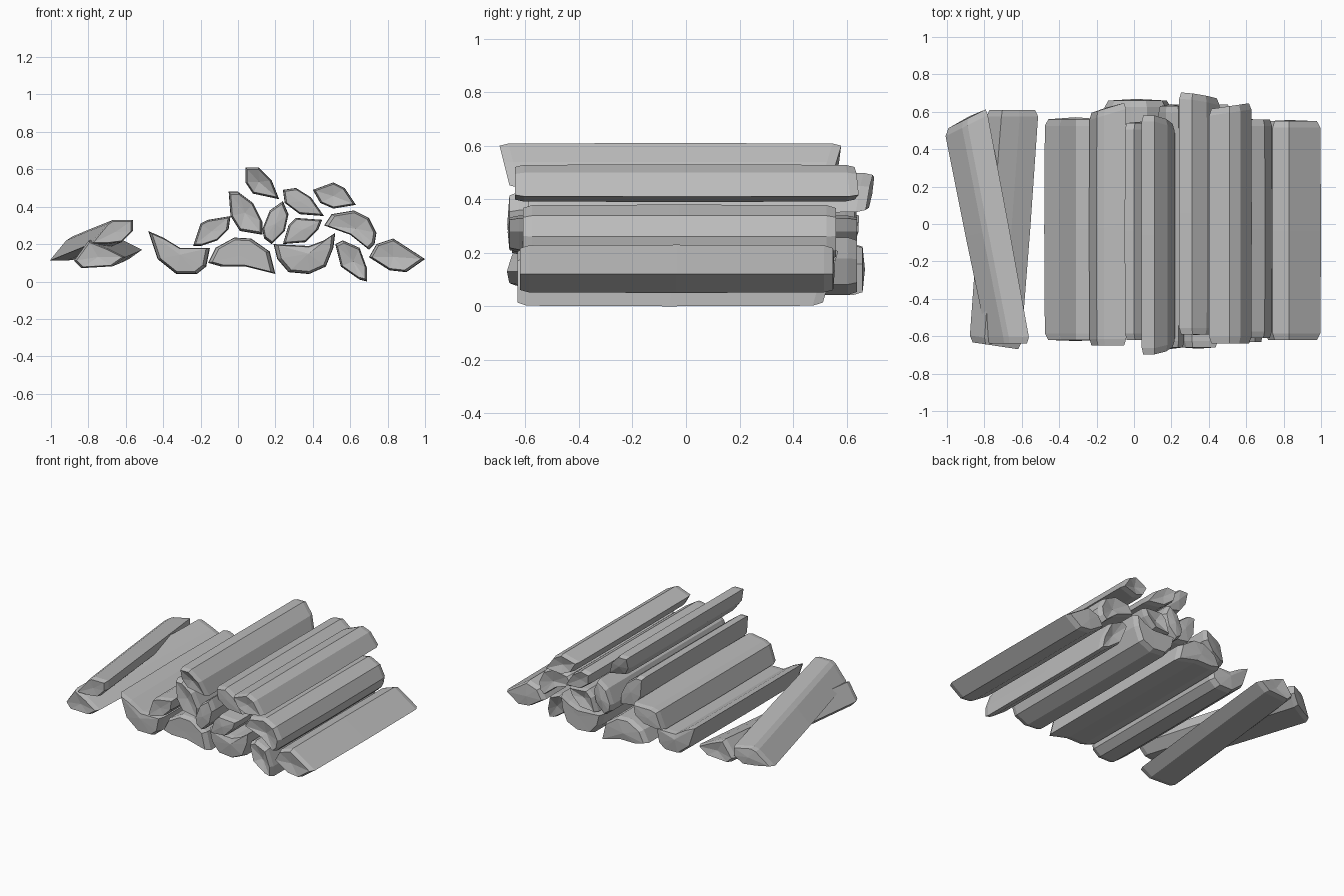
import bpy
import bmesh
import random
from mathutils import Vector

random.seed(4)
default_cube = bpy.data.objects.get("Cube")
if default_cube:
    bpy.data.objects.remove(default_cube, do_unlink=True)

# One plain grey for all the wood
wood = bpy.data.materials.new("grey_wood")
wood.use_nodes = True
grey = (0.5, 0.5, 0.5, 1.0)
wood.diffuse_color = grey
wood.node_tree.nodes["Principled BSDF"].inputs["Base Color"].default_value = grey


def split_log(name, profile, front, back, shift=(0, 0), front_slant=(0, 0), back_slant=(0, 0)):
    """Sweep an (x, z) profile, in hundredths, from front to back with worn ends.

    shift moves the back end in x and z; the slants tilt each end face."""
    points = [Vector((x, z)) / 100 for x, z in profile]
    centre = sum(points, Vector((0, 0))) / len(points)
    shift = Vector(shift)
    front_slant, back_slant = Vector(front_slant), Vector(back_slant)
    bm = bmesh.new()

    def place(point, t, inward):
        offset = point - centre
        start = front + inward + front_slant.dot(offset)
        end = back - inward + back_slant.dot(offset)
        moved = point + shift * t
        return bm.verts.new((moved.x, start + (end - start) * t, moved.y))

    def ring(t, scale, inward):
        return [place(centre + (p - centre) * scale, t, inward) for p in points]

    # Worn rim, full body with a slight swell, worn rim
    rings = [ring(0, 0.87, 0), ring(0, 0.98, 0.035), ring(0.5, 1.0, 0.035),
             ring(1, 0.98, 0.035), ring(1, 0.87, 0)]
    count = len(points)
    for a, b in zip(rings, rings[1:]):
        for i in range(count):
            j = (i + 1) % count
            bm.faces.new((a[i], a[j], b[j], b[i]))

    # Rough split ends made of facets around an uneven middle
    for t, rim in ((0, rings[0]), (1, rings[-1])):
        middle = place(centre, t, random.uniform(-0.015, 0.025))
        for i in range(count):
            bm.faces.new((rim[i], rim[(i + 1) % count], middle))

    bmesh.ops.recalc_face_normals(bm, faces=bm.faces)
    mesh = bpy.data.meshes.new(name)
    bm.to_mesh(mesh)
    bm.free()
    mesh.materials.append(wood)
    log = bpy.data.objects.new(name, mesh)
    bpy.context.collection.objects.link(log)


# Bottom row
split_log("bottom_right_log",
          [(-48, 27), (-40, 23.5), (-31, 18), (-15, 18), (-17, 8), (-22, 4), (-33, 4), (-43, 12)],
          -0.62, 0.56)
split_log("bottom_middle_log",
          [(-16, 10), (-12, 18), (-2, 23.5), (7, 23), (17, 16), (20, 4), (4, 8), (-9, 8)],
          -0.61, 0.66)
split_log("bottom_left_log",
          [(19, 20), (38, 19), (46, 22), (52, 26), (51, 18), (47, 8), (38, 4), (27, 5), (21, 12)],
          -0.61, 0.64)
split_log("ground_wedge_log",
          [(52, 20), (56, 22), (65, 18), (69, 7), (69, 0), (65, 1), (55, 8)],
          -0.63, 0.54, back_slant=(0, 0.3))
split_log("outer_left_log",
          [(70, 13), (74, 20), (83, 23), (100, 12), (90, 5), (81, 6)],
          -0.62, 0.55)

# Middle row
split_log("middle_right_log",
          [(-24, 19), (-20, 31), (-16, 33), (-4, 35), (-5, 28), (-11, 22), (-20, 19)],
          -0.65, 0.62, back_slant=(0.3, 0))
split_log("middle_upright_log",
          [(13, 28), (17, 38), (24, 43), (27, 36), (25, 27), (18, 20), (14, 23)],
          -0.66, 0.63)
split_log("middle_centre_log",
          [(24, 20), (27, 30), (31, 34), (45, 33), (43, 28), (36, 21)],
          -0.66, 0.64)
split_log("middle_left_log",
          [(46, 30), (50, 36), (62, 38), (70, 34), (74, 26), (73, 20), (70, 17), (60, 25)],
          -0.61, 0.56)

# Upper row and top of the stack
split_log("upper_right_log",
          [(-5, 48), (0, 48), (8, 42), (13, 32), (13, 25), (1, 27), (-4, 35)],
          -0.62, 0.54)
split_log("upper_centre_log",
          [(24, 49), (31, 50), (39, 45), (46, 35), (33, 36), (25, 42)],
          -0.59, 0.69, back_slant=(-0.1, 0.1))
split_log("upper_left_log",
          [(40, 49), (51, 53), (57, 50), (63, 41), (51, 39), (44, 42)],
          -0.64, 0.63, back_slant=(0.15, 0))
split_log("top_log",
          [(4, 61), (11, 61), (18, 54), (22, 44), (8, 47), (4, 53)],
          -0.68, 0.56, front_slant=(0, -0.25), back_slant=(0, 0.3))

# Two loose logs crossed beside the stack
split_log("loose_lower_log",
          [(-88, 11), (-80, 22), (-70, 18), (-60, 13), (-67, 8), (-84, 7)],
          -0.65, 0.61, shift=(0.09, 0.04), front_slant=(-0.15, 0))
split_log("loose_upper_log",
          [(-79, 20), (-70, 31), (-67, 33), (-56, 33), (-56, 27), (-62, 21), (-70, 20)],
          -0.64, 0.57, shift=(-0.22, -0.09), back_slant=(0.5, 0))
